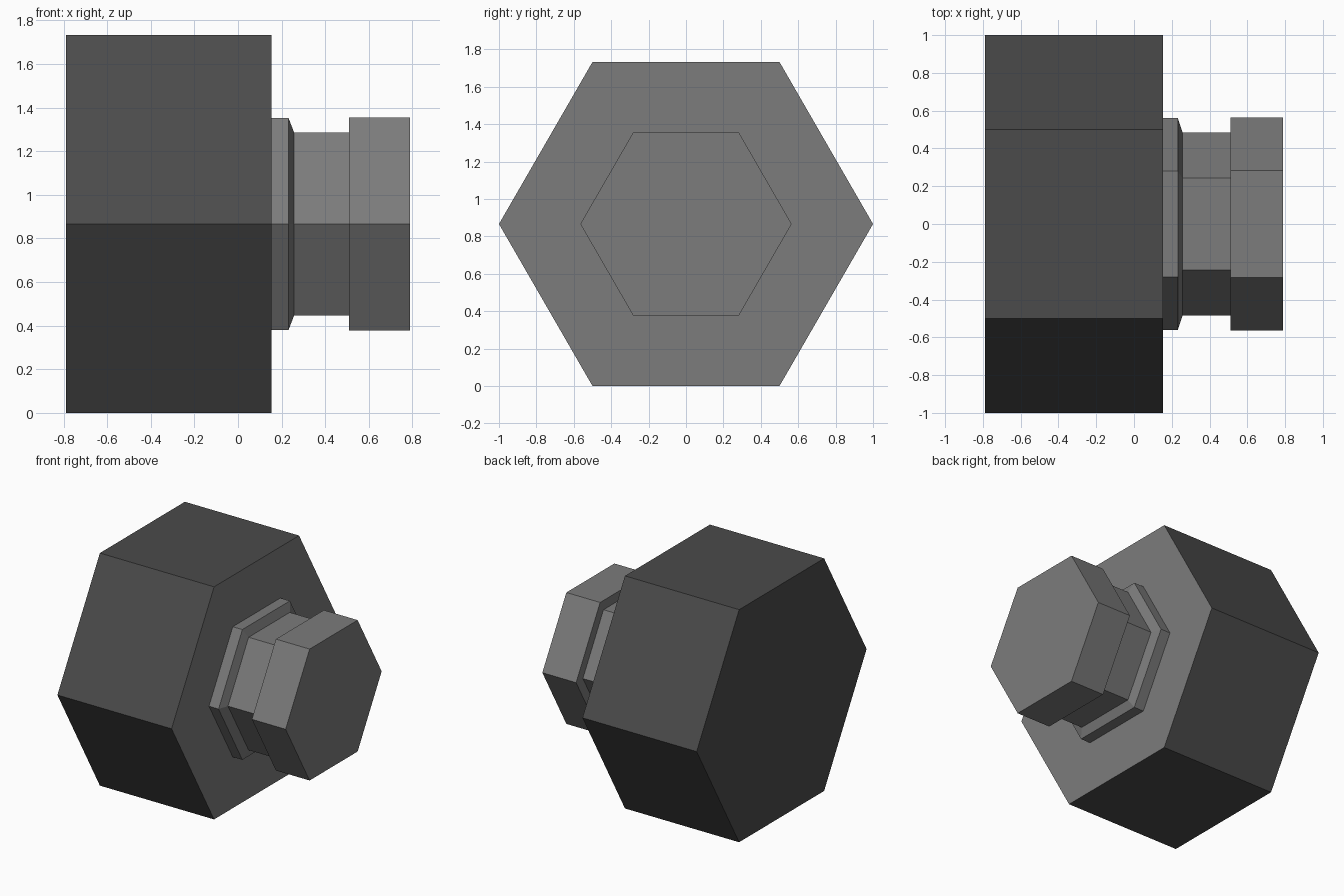
import bpy
import bmesh
from math import cos, sin, pi

if "Cube" in bpy.data.objects:
    bpy.data.objects.remove(bpy.data.objects["Cube"])

AXIS_Z = sin(pi / 3)  # the large hexagon rests on one flat


def material(name, v):
    m = bpy.data.materials.new(name)
    m.diffuse_color = (v, v, v, 1)
    m.use_nodes = True
    m.node_tree.nodes["Principled BSDF"].inputs["Base Color"].default_value = m.diffuse_color
    return m


dark = material("dark grey", 0.07)
light = material("mid grey", 0.2)


def hex_lathe(name, profile, mats, cap_start=True):
    """Six-sided solid along x from (x, radius) profile points."""
    bm = bmesh.new()
    rings = [[bm.verts.new((x, r * cos(i * pi / 3), AXIS_Z + r * sin(i * pi / 3)))
              for i in range(6)] for x, r in profile]
    for a, b in zip(rings, rings[1:]):
        for i in range(6):
            j = (i + 1) % 6
            bm.faces.new((a[i], a[j], b[j], b[i]))
    if cap_start:
        bm.faces.new(rings[0][::-1])
    end = bm.faces.new(rings[-1])
    bmesh.ops.recalc_face_normals(bm, faces=bm.faces)
    end.normal_update()
    if end.normal.x < 0:
        bmesh.ops.reverse_faces(bm, faces=bm.faces)
    end.material_index = len(mats) - 1  # end face takes the last colour
    me = bpy.data.meshes.new(name)
    bm.to_mesh(me)
    bm.free()
    for m in mats:
        me.materials.append(m)
    ob = bpy.data.objects.new(name, me)
    bpy.context.collection.objects.link(ob)
    return ob


# Large dark body with a lighter front face
hex_lathe("large_body", [(-0.788, 1.0), (0.153, 1.0)], [dark, light])

# Lighter stem: chamfered collar, neck and end knob
hex_lathe("stem", [(0.153, 0.56), (0.232, 0.56), (0.257, 0.485), (0.51, 0.485),
                   (0.51, 0.565), (0.788, 0.565)], [light], cap_start=False)
